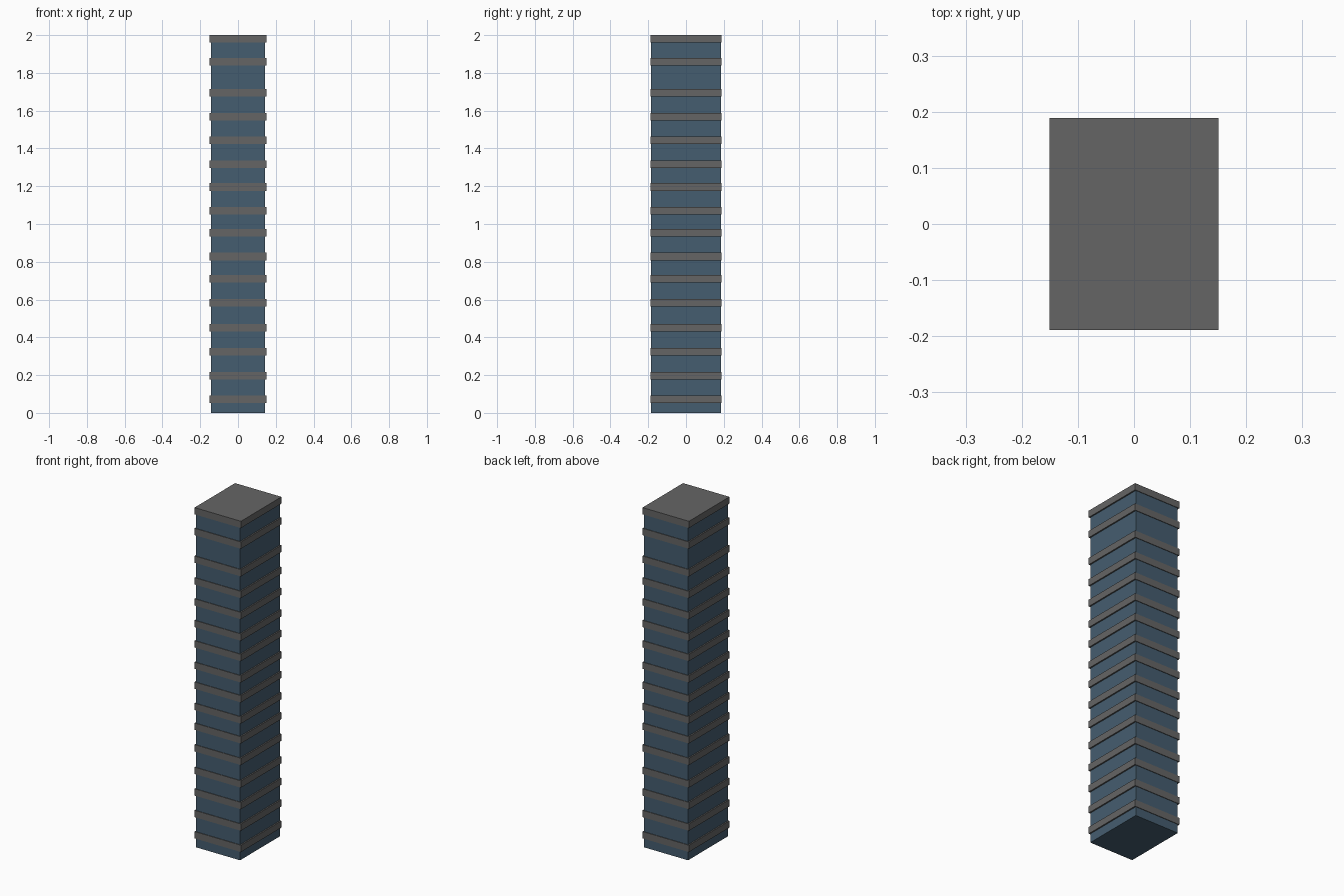
import bpy

if "Cube" in bpy.data.objects:
    bpy.data.objects.remove(bpy.data.objects["Cube"])


def material(name, color):
    m = bpy.data.materials.new(name)
    m.diffuse_color = (*color, 1)
    m.use_nodes = True
    m.node_tree.nodes["Principled BSDF"].inputs["Base Color"].default_value = m.diffuse_color
    return m


def box(name, sx, sy, z0, z1, mat):
    bpy.ops.mesh.primitive_cube_add(size=1, location=(0, 0, (z0 + z1) / 2))
    o = bpy.context.object
    o.name = name
    o.scale = (sx, sy, z1 - z0)
    bpy.ops.object.transform_apply(location=False, rotation=False, scale=True)
    o.data.materials.append(mat)
    return o


glass = material("blue_glass", (0.06, 0.11, 0.16))
concrete = material("grey_concrete", (0.13, 0.13, 0.13))

# Glass tower core
box("tower_core", 0.286, 0.37, 0, 1.975, glass)

# Floor bands, slightly uneven spacing
band_h = 0.04
levels = [0.072, 0.197, 0.324, 0.451, 0.584, 0.711, 0.828, 0.953,
          1.07, 1.196, 1.316, 1.443, 1.567, 1.695, 1.858]
for i, z in enumerate(levels):
    box(f"floor_band_{i + 1}", 0.302, 0.377, z - band_h / 2, z + band_h / 2, concrete)

# Roof slab
box("roof_slab", 0.302, 0.377, 2 - band_h, 2, concrete)
